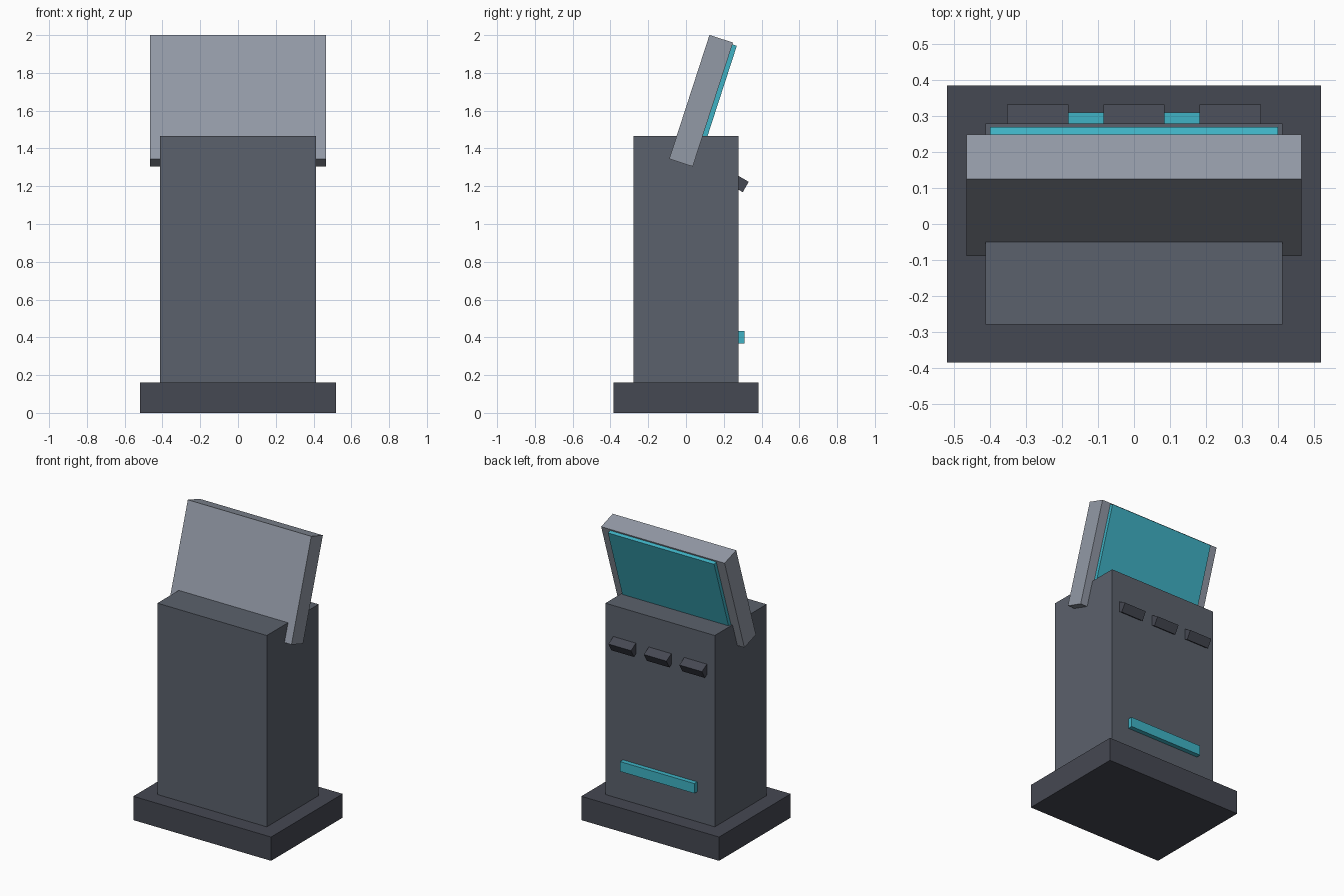
import bpy
from math import radians, sin, cos

if "Cube" in bpy.data.objects:
    bpy.data.objects.remove(bpy.data.objects["Cube"])


def material(name, color):
    mat = bpy.data.materials.new(name)
    mat.diffuse_color = (*color, 1.0)
    mat.use_nodes = True
    mat.node_tree.nodes["Principled BSDF"].inputs["Base Color"].default_value = mat.diffuse_color
    return mat


dark = material("dark_grey", (0.06, 0.065, 0.085))
slate = material("slate_grey", (0.105, 0.12, 0.15))
light = material("light_grey", (0.29, 0.32, 0.38))
teal = material("teal", (0.05, 0.45, 0.56))


def box(name, center, size, mat, tilt=0.0):
    """Box rotated about x by tilt degrees (negative leans the top to +y)."""
    bpy.ops.mesh.primitive_cube_add(size=1, location=center,
                                    rotation=(radians(tilt), 0, 0))
    ob = bpy.context.object
    ob.name = name
    ob.scale = size
    bpy.ops.object.transform_apply(location=False, rotation=False, scale=True)
    ob.data.materials.append(mat)
    return ob


# Plinth and cabinet
box("base", (0, 0, 0.081), (1.038, 0.77, 0.162), dark)
box("cabinet", (0, 0, 0.8125), (0.824, 0.557, 1.305), slate)

# Leaning display housing, with the screen on its rear face
TILT = 18
cy, cz = 0.08, 1.6525
box("display_housing", (0, cy, cz), (0.93, 0.131, 0.69), light, -TILT)
off = 0.0725
box("screen", (0, cy + off * cos(radians(TILT)), cz - off * sin(radians(TILT))),
    (0.80, 0.035, 0.67), teal, -TILT)

# Row of tilted keys below the screen
for i in (-1, 0, 1):
    box(f"key_{i + 2}", (i * 0.267, 0.273, 1.221), (0.17, 0.10, 0.063), dark, -30)

# Light strip low on the cabinet
box("light_strip", (0, 0.285, 0.40), (0.56, 0.05, 0.067), teal)
